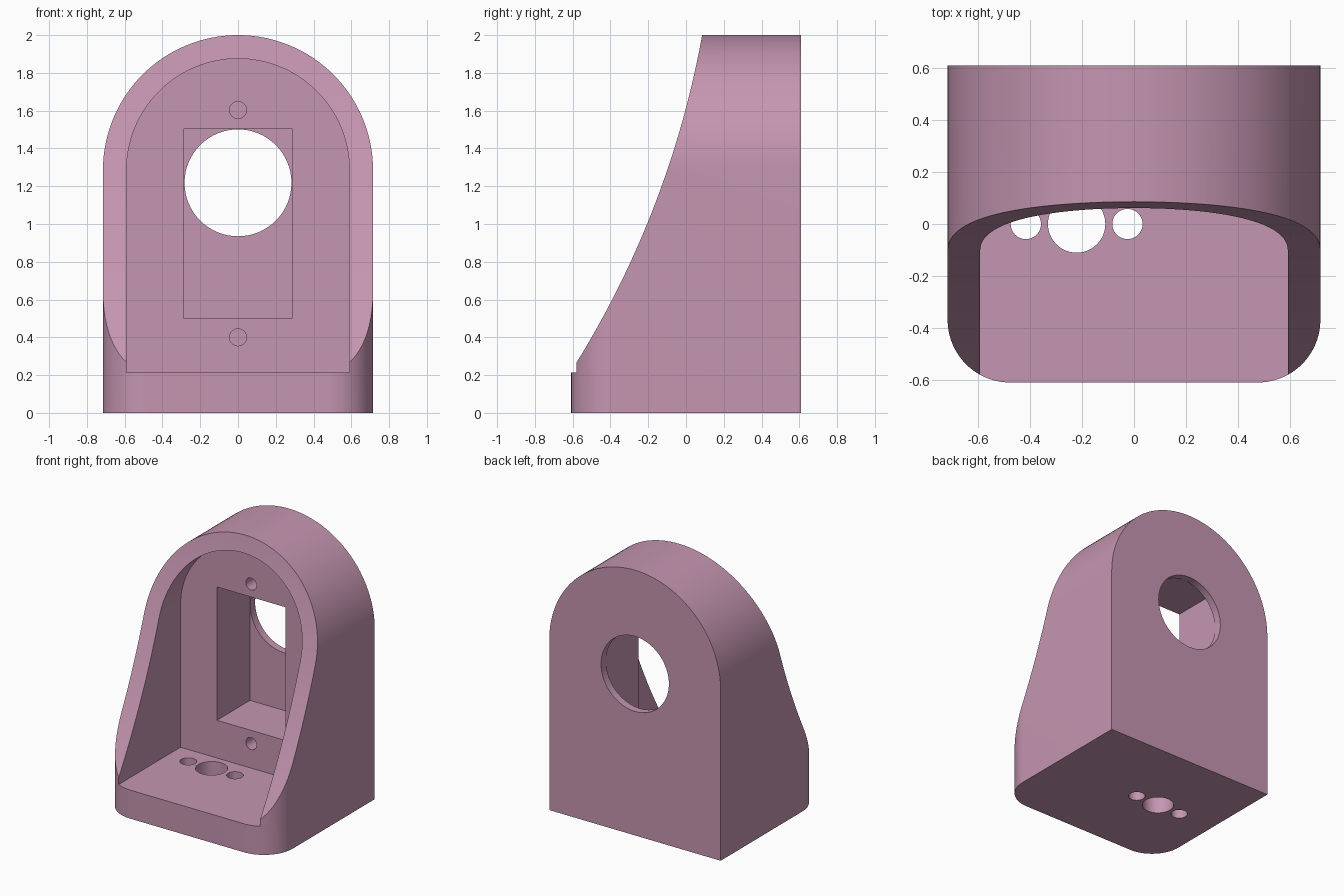
import bpy
import bmesh
from math import sin, cos, pi, radians, sqrt
from mathutils import Vector

cube = bpy.data.objects.get("Cube")
if cube:
    bpy.data.objects.remove(cube, do_unlink=True)

HALF_W, HALF_D, SPRING = 0.715, 0.608, 1.285   # half width, half depth, arch centre height
FLOOR, RECESS_Y, POCKET_Y = 0.215, 0.157, 0.55

mauve = bpy.data.materials.new("mauve plastic")
mauve.use_nodes = True
colour = (0.56, 0.305, 0.44, 1)
mauve.diffuse_color = colour
mauve.node_tree.nodes["Principled BSDF"].inputs["Base Color"].default_value = colour


def prism(name, profile, axis, lo, hi):
    """Extrude a 2D outline along one axis from lo to hi."""
    place = {"X": lambda a, b: (lo, a, b),
             "Y": lambda a, b: (a, lo, b),
             "Z": lambda a, b: (a, b, lo)}[axis]
    bm = bmesh.new()
    face = bm.faces.new([bm.verts.new(place(a, b)) for a, b in profile])
    grown = bmesh.ops.extrude_face_region(bm, geom=[face])["geom"]
    shift = Vector([hi - lo if c == axis else 0 for c in "XYZ"])
    bmesh.ops.translate(bm, vec=shift, verts=[v for v in grown if isinstance(v, bmesh.types.BMVert)])
    bmesh.ops.recalc_face_normals(bm, faces=bm.faces[:])
    mesh = bpy.data.meshes.new(name)
    bm.to_mesh(mesh)
    bm.free()
    mesh.materials.append(mauve)
    obj = bpy.data.objects.new(name, mesh)
    bpy.context.collection.objects.link(obj)
    return obj


def arc(cx, cy, r, start, end, steps):
    angles = [start + (end - start) * i / steps for i in range(steps + 1)]
    return [(cx + r * cos(t), cy + r * sin(t)) for t in angles]


def circle(cx, cy, r, steps=48):
    return arc(cx, cy, r, 0, 2 * pi, steps)[:-1]


def arch(half, bottom):
    return [(-half, bottom), (half, bottom)] + arc(0, SPRING, half, 0, pi, 64)


# Arched housing block
body = prism("arched_housing", arch(HALF_W, 0), "Y", -HALF_D, HALF_D)
cutters = []

# Concave sweep down the front
CY, CZ, R = -4.818, 2.887, 4.983
heights = [0.19 + 1.95 * i / 40 for i in range(41)]
sweep = [(CY + sqrt(R * R - (z - CZ) ** 2), z) for z in heights]
cutters.append(prism("sweep_cutter", sweep + [(-1, 2.14), (-1, 0.19)], "X", -1, 1))

# Rounded front corners of the base
CORNER = 0.24
for side in (1, -1):
    curve = arc(HALF_W - CORNER, CORNER - HALF_D, CORNER, 0, -pi / 2, 20)
    outline = curve + [(HALF_W - CORNER, -0.8), (0.9, -0.8), (0.9, CORNER - HALF_D)]
    cutters.append(prism("corner_cutter", [(side * x, y) for x, y in outline], "Z", -0.3, 0.9))

# Arched recess, deep rectangular pocket and round rear opening
cutters.append(prism("recess_cutter", arch(0.59, FLOOR), "Y", -1, RECESS_Y))
pocket = [(-0.285, 0.5), (0.285, 0.5), (0.285, 1.505), (-0.285, 1.505)]
cutters.append(prism("pocket_cutter", pocket, "Y", 0, POCKET_Y))
cutters.append(prism("rear_opening_cutter", circle(0, 1.218, 0.283, 64), "Y", 0.45, 0.8))

# Blind screw holes above and below the pocket
for z in (0.4, 1.603):
    cutters.append(prism("screw_hole_cutter", circle(0, z, 0.045, 32), "Y", 0, RECESS_Y + 0.25))

# Cable hole and two bolt holes through the floor
for x, r in ((-0.415, 0.058), (-0.22, 0.11), (-0.025, 0.058)):
    cutters.append(prism("floor_hole_cutter", circle(x, 0, r), "Z", -0.2, 0.4))

# Carve the housing
bpy.ops.object.select_all(action="DESELECT")
bpy.context.view_layer.objects.active = body
body.select_set(True)
for cutter in cutters:
    cutter.hide_render = True
    cut = body.modifiers.new("cut", "BOOLEAN")
    cut.operation = "DIFFERENCE"
    cut.solver = "EXACT"
    cut.object = cutter
    bpy.ops.object.modifier_apply(modifier=cut.name)
    bpy.data.objects.remove(cutter, do_unlink=True)

bpy.ops.object.shade_smooth_by_angle(angle=radians(30))
